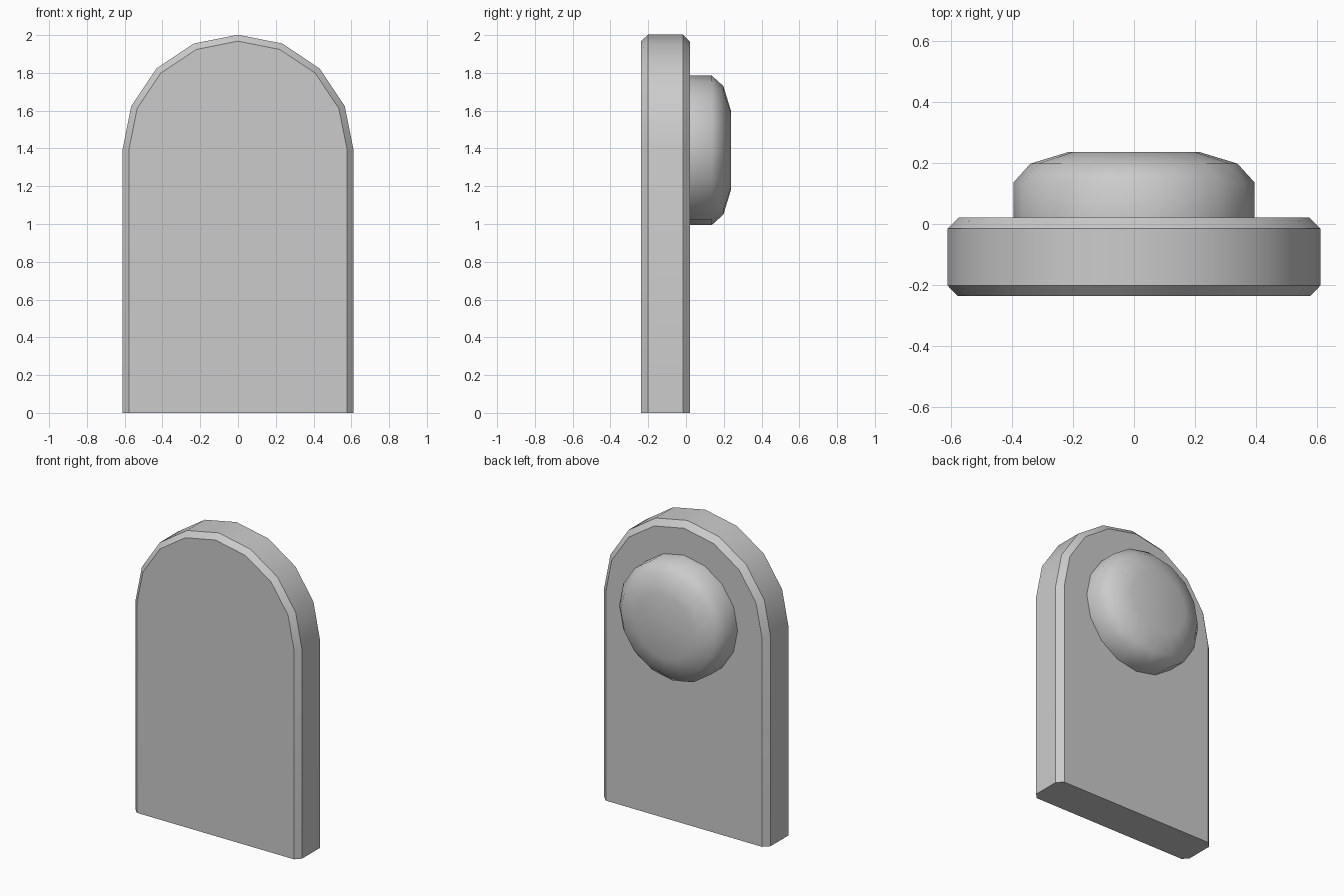
import bpy
import bmesh
from math import sin, cos, pi

cube = bpy.data.objects.get("Cube")
if cube:
    bpy.data.objects.remove(cube, do_unlink=True)

CENTRE_Z = 1.39  # shared centre of the arch and the knob

grey = bpy.data.materials.new("plain grey")
grey.use_nodes = True
colour = (0.6, 0.6, 0.6, 1)
grey.diffuse_color = colour
grey.node_tree.nodes["Principled BSDF"].inputs["Base Color"].default_value = colour


def arch(radius, segments=8):
    """Round-topped outline with straight sides down to the floor."""
    arc = [(radius * cos(pi * i / segments), CENTRE_Z + radius * sin(pi * i / segments))
           for i in range(segments + 1)]
    return [(radius, 0)] + arc + [(-radius, 0)]


def disc(radius, segments=16):
    """Round outline about the shared centre."""
    return [(radius * cos(2 * pi * i / segments), CENTRE_Z + radius * sin(2 * pi * i / segments))
            for i in range(segments)]


def loft(name, outline, sections, angle):
    """Skin outlines of varying radius, stacked front to back, and cap both ends."""
    bm = bmesh.new()
    rings = [[bm.verts.new((x, y, z)) for x, z in outline(r)] for y, r in sections]
    for a, b in zip(rings, rings[1:]):
        for i in range(len(a)):
            j = (i + 1) % len(a)
            bm.faces.new((a[i], a[j], b[j], b[i]))
    bm.faces.new(rings[0])
    bm.faces.new(rings[-1])
    bmesh.ops.recalc_face_normals(bm, faces=bm.faces)
    mesh = bpy.data.meshes.new(name)
    bm.to_mesh(mesh)
    bm.free()
    mesh.materials.append(grey)
    obj = bpy.data.objects.new(name, mesh)
    bpy.context.collection.objects.link(obj)
    bpy.ops.object.select_all(action="DESELECT")
    obj.select_set(True)
    bpy.context.view_layer.objects.active = obj
    bpy.ops.object.shade_smooth_by_angle(angle=angle)
    return obj


# Upright slab with chamfered front and back rims
loft("arched_plate", arch,
     [(-0.237, 0.578), (-0.202, 0.612), (-0.015, 0.612), (0.022, 0.574)], pi / 6)

# Rounded knob on the back
loft("round_knob", disc,
     [(0.01, 0.395), (0.137, 0.395), (0.198, 0.34), (0.237, 0.213)], pi / 3)
